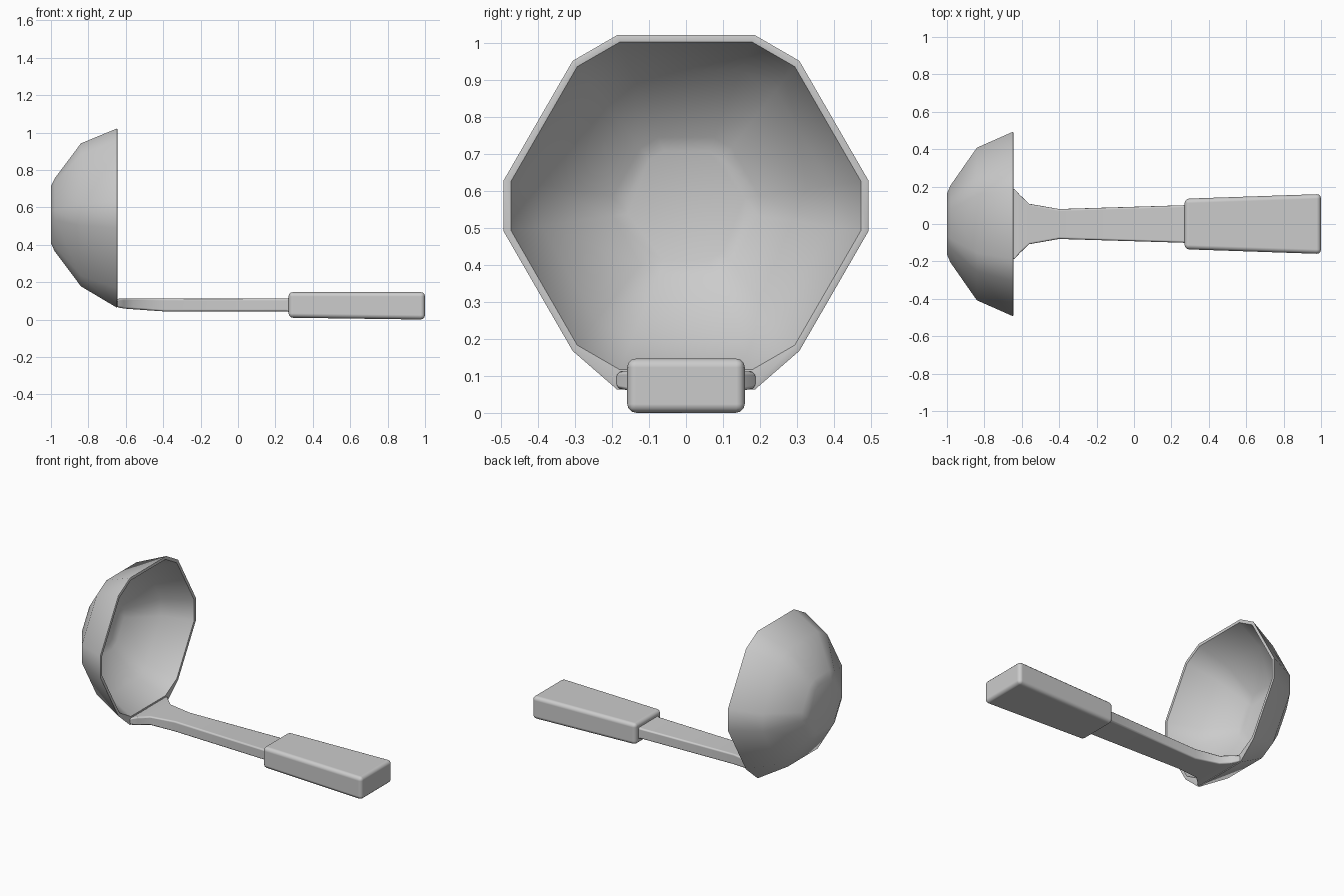
import bpy, math

if "Cube" in bpy.data.objects:
    bpy.data.objects.remove(bpy.data.objects["Cube"])

CZ = 0.56  # height of the bowl axis


def loft(name, rings, angle):
    """Skin equal-sized closed rings and cap both ends."""
    n = len(rings[0])
    verts = [p for ring in rings for p in ring]
    faces = []
    for i in range(len(rings) - 1):
        for j in range(n):
            k = (j + 1) % n
            faces.append((i * n + j, i * n + k, (i + 1) * n + k, (i + 1) * n + j))
    faces.append(tuple(reversed(range(n))))
    faces.append(tuple((len(rings) - 1) * n + j for j in range(n)))
    mesh = bpy.data.meshes.new(name)
    mesh.from_pydata(verts, [], faces)
    obj = bpy.data.objects.new(name, mesh)
    bpy.context.collection.objects.link(obj)
    bpy.ops.object.select_all(action='DESELECT')
    obj.select_set(True)
    bpy.context.view_layer.objects.active = obj
    bpy.ops.object.mode_set(mode='EDIT')
    bpy.ops.mesh.select_all(action='SELECT')
    bpy.ops.mesh.normals_make_consistent(inside=False)
    bpy.ops.object.mode_set(mode='OBJECT')
    bpy.ops.object.shade_smooth_by_angle(angle=math.radians(angle))
    return obj


def bowl_ring(x, r, drop=0.0):
    """Hexagon with cut corners; drop lowers the bottom edge into the handle."""
    pts = []
    for k in range(6):
        for s in (-1, 1):
            a = math.radians(60 * k + 8 * s)
            z = CZ + r * math.sin(a)
            if math.sin(a) < -0.9:
                z -= drop
            pts.append((x, r * math.cos(a), z))
    return pts


def box_ring(x, w, z0, z1):
    return [(x, -w, z0), (x, w, z0), (x, w, z1), (x, -w, z1)]


def bevel(obj, width):
    m = obj.modifiers.new("rounding", 'BEVEL')
    m.width = width
    m.segments = 3
    m.limit_method = 'ANGLE'
    m.angle_limit = math.radians(40)
    m.harden_normals = True
    obj.data.shade_smooth()


# Bowl: outer wall from the flat back to the rim, then the inner wall back again
bowl = [(-1.0, 0.165, 0), (-0.98, 0.21, 0), (-0.84, 0.412, 0), (-0.647, 0.498, 0.035),
        (-0.645, 0.493, 0.03), (-0.647, 0.478, 0), (-0.83, 0.395, 0),
        (-0.96, 0.20, 0), (-0.975, 0.16, 0)]
loft("bowl", [bowl_ring(*b) for b in bowl], 40)

# Shaft flaring out where it meets the bowl
shaft = [(-0.665, 0.195, 0.078, 0.098), (-0.637, 0.185, 0.064, 0.112),
         (-0.61, 0.155, 0.059, 0.113), (-0.56, 0.108, 0.055, 0.113),
         (-0.40, 0.08, 0.044, 0.112), (0.26, 0.1, 0.044, 0.112),
         (0.30, 0.11, 0.03, 0.125)]
bevel(loft("shaft", [box_ring(*s) for s in shaft], 40), 0.018)

# Grip: tapered block with rounded edges
grip = [(0.27, 0.135, 0.01, 0.147), (1.0, 0.16, 0.0, 0.147)]
bevel(loft("grip", [box_ring(*g) for g in grip], 40), 0.024)
